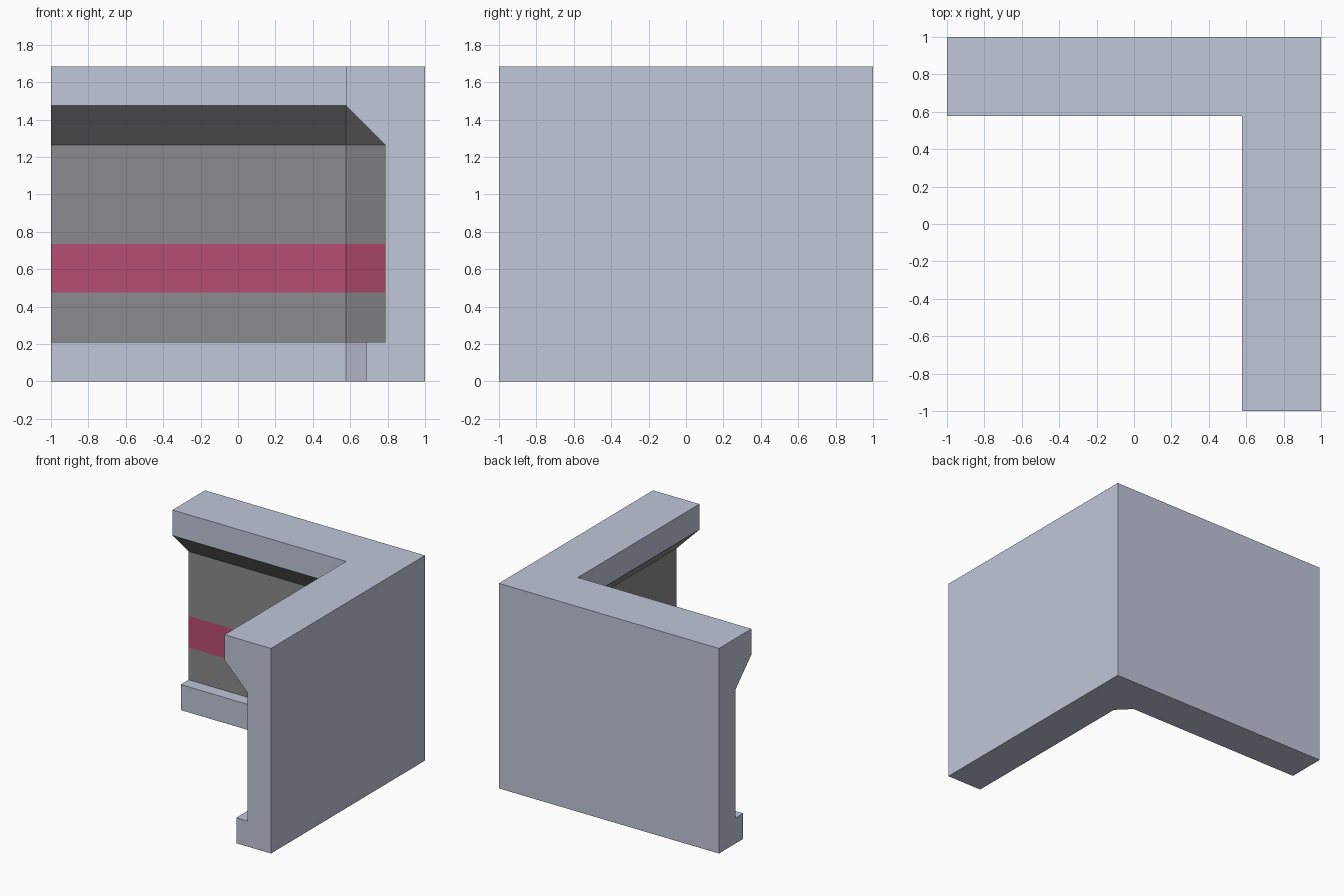
import bpy
import bmesh

if "Cube" in bpy.data.objects:
    bpy.data.objects.remove(bpy.data.objects["Cube"], do_unlink=True)


def make_material(name, rgb):
    mat = bpy.data.materials.new(name)
    mat.use_nodes = True
    mat.diffuse_color = (*rgb, 1)
    mat.node_tree.nodes["Principled BSDF"].inputs["Base Color"].default_value = (*rgb, 1)
    return mat


LIGHT, DARK, RED = range(3)
materials = [
    make_material("pale_blue_grey", (0.53, 0.57, 0.69)),
    make_material("dark_grey", (0.26, 0.26, 0.27)),
    make_material("crimson", (0.47, 0.075, 0.16)),
]

# Inner section: height, distance of the inner face, colour of the band above
LIP = 0.578
SECTION = [
    (0.0, 0.685, LIGHT),    # base kerb
    (0.21, 0.685, LIGHT),   # kerb ledge
    (0.21, 0.787, DARK),    # lower panel
    (0.475, 0.787, RED),    # stripe
    (0.735, 0.787, DARK),   # upper panel
    (1.265, 0.787, DARK),   # sloped underside
    (1.475, LIP, LIGHT),    # top lip
    (1.685, LIP, LIGHT),
]

bm = bmesh.new()

# Inner rows run along both arms, with a cut corner below the lip
rows = []
for z, d, _ in SECTION:
    start = bm.verts.new((-1, d, z))
    corner_a = bm.verts.new((LIP, d, z))
    corner_b = corner_a if d == LIP else bm.verts.new((d, LIP, z))
    end = bm.verts.new((d, -1, z))
    rows.append((start, corner_a, corner_b, end))

for low, high, (_, _, colour) in zip(rows, rows[1:], SECTION):
    for i in range(3):
        loop = list(dict.fromkeys((low[i], low[i + 1], high[i + 1], high[i])))
        if len(loop) > 2:
            bm.faces.new(loop).material_index = colour

# Outer walls, arm ends, underside and top
outer = [[bm.verts.new((x, y, z)) for x, y in ((-1, 1), (1, 1), (1, -1))]
         for z in (0, SECTION[-1][0])]
bottom, top = outer
for i in range(2):
    bm.faces.new((bottom[i], bottom[i + 1], top[i + 1], top[i]))
for side in (0, -1):
    bm.faces.new([row[side] for row in rows] + [top[side], bottom[side]])
for row, rim in ((rows[0], bottom), (rows[-1], top)):
    bm.faces.new(list(dict.fromkeys(row)) + rim[::-1])

bmesh.ops.recalc_face_normals(bm, faces=bm.faces[:])
mesh = bpy.data.meshes.new("corner_wall")
bm.to_mesh(mesh)
bm.free()
for mat in materials:
    mesh.materials.append(mat)
wall = bpy.data.objects.new("corner_wall", mesh)
bpy.context.collection.objects.link(wall)
